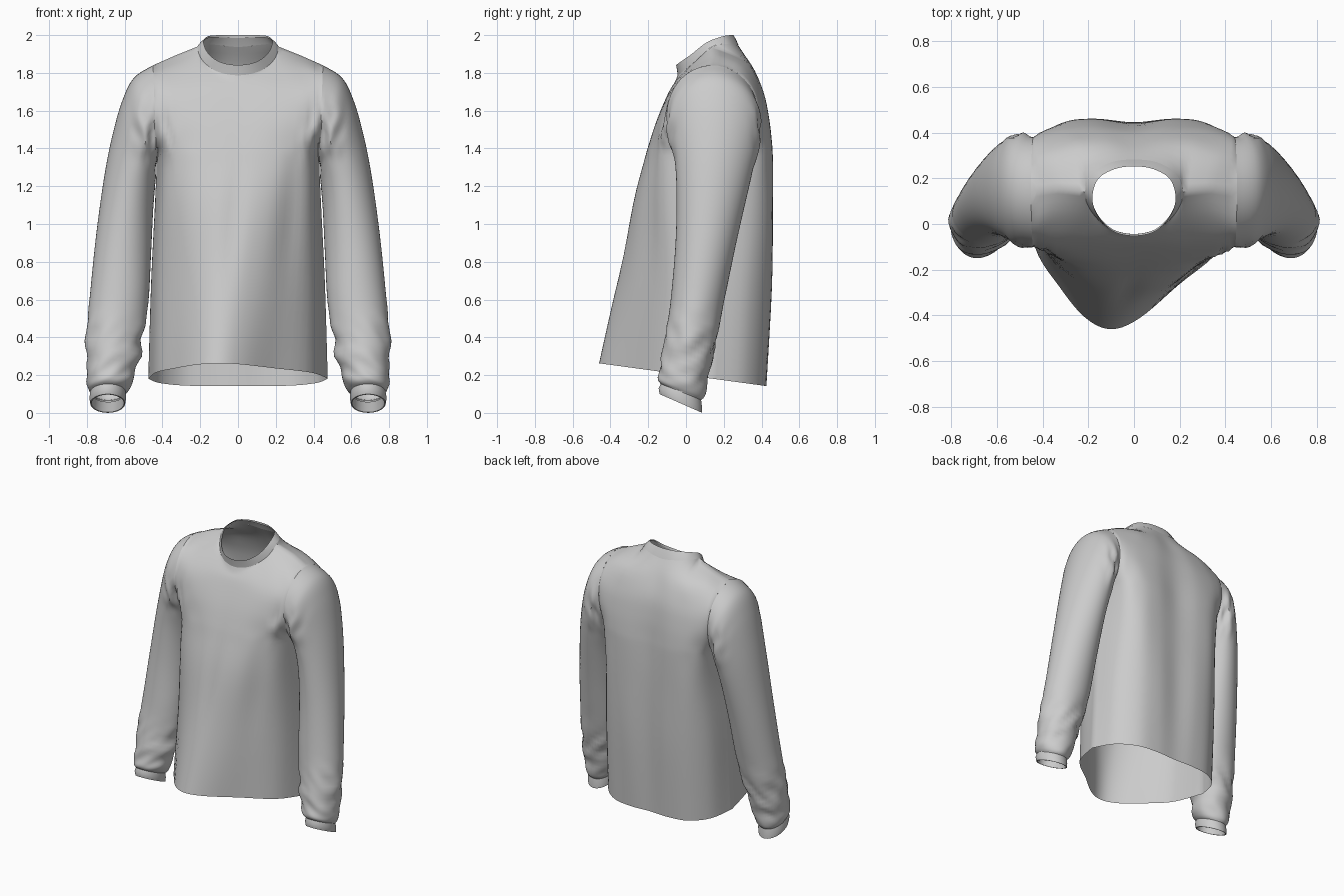
import bpy, bmesh, math
from mathutils import Vector, noise

if "Cube" in bpy.data.objects:
    bpy.data.objects.remove(bpy.data.objects["Cube"])


def spline(pts, n, closed=False):
    """Catmull-Rom samples through pts, n per span."""
    m, out = len(pts), []
    get = (lambda i: pts[i % m]) if closed else (lambda i: pts[max(0, min(m - 1, i))])
    for i in range(m if closed else m - 1):
        a, b, c, d = get(i - 1), get(i), get(i + 1), get(i + 2)
        for k in range(n):
            t = k / n
            out.append(0.5 * (2 * b + (c - a) * t + (2 * a - 5 * b + 4 * c - d) * t * t
                              + (3 * b - a - 3 * c + d) * t ** 3))
    if not closed:
        out.append(pts[-1].copy())
    return out


def loft_columns(rows, n):
    cols = [spline(list(c), n) for c in zip(*rows)]
    return [list(r) for r in zip(*cols)]


def build(name, grids, closed=False, mirror=False, angle=50):
    bm = bmesh.new()
    for g in grids:
        vs = [[bm.verts.new(p) for p in row] for row in g]
        w = len(vs[0])
        for r0, r1 in zip(vs, vs[1:]):
            for j in range(w if closed else w - 1):
                k = (j + 1) % w
                bm.faces.new((r0[j], r0[k], r1[k], r1[j]))
    bmesh.ops.remove_doubles(bm, verts=bm.verts, dist=0.0005)
    bmesh.ops.recalc_face_normals(bm, faces=bm.faces)
    me = bpy.data.meshes.new(name)
    bm.to_mesh(me)
    bm.free()
    ob = bpy.data.objects.new(name, me)
    bpy.context.collection.objects.link(ob)
    if mirror:
        ob.modifiers.new("Mirror", 'MIRROR')
    bpy.ops.object.select_all(action='DESELECT')
    ob.select_set(True)
    bpy.context.view_layer.objects.active = ob
    bpy.ops.object.shade_smooth_by_angle(angle=math.radians(angle))


# Collar: band standing up around the neckline, folded inward
def neck(half, grow=0.0):
    pts = [Vector(p) for p in half]
    loop = pts + [Vector((-p.x, p.y, p.z)) for p in pts[-2:0:-1]]
    return [p + Vector((p.x, p.y - .12, 0)).normalized() * grow for p in spline(loop, 6, True)]


BASE = [(0, -.042, 1.787), (.11, -.015, 1.808), (.188, .06, 1.868), (.212, .14, 1.94),
        (.18, .22, 1.953), (.10, .268, 1.947), (0, .28, 1.937)]
TOP = [(0, -.052, 1.842), (.09, -.033, 1.856), (.155, .03, 1.90), (.182, .11, 1.962),
       (.158, .195, 1.994), (.085, .24, 2.0), (0, .252, 2.0)]
base, top = neck(BASE, .002), neck(TOP)
mid = [(a + b) / 2 + Vector((0, 0, .003)) for a, b in zip(base, top)]
inner = [b + (a - b) * .25 for a, b in zip(neck(BASE, -.008), neck(TOP, -.005))]
build("collar", [[base, mid, top, inner]], closed=True)

# Torso panels: rows from hem to shoulder seam, points from centre to side
Z = [0.2, 0.7, 1.1, 1.33, 1.43, 1.56, 1.70]
FRONT = [
    [(0, -.46), (.12, -.41), (.26, -.27), (.41, -.10), (.475, .14)],
    [(0, -.36), (.14, -.32), (.28, -.22), (.41, -.07), (.46, .15)],
    [(0, -.285), (.15, -.265), (.29, -.20), (.40, -.08), (.44, .15)],
    [(0, -.225), (.15, -.215), (.28, -.18), (.39, -.09), (.43, .145)],
    [(0, -.195), (.15, -.19), (.28, -.165), (.37, -.13), (.432, -.05)],
    [(0, -.15), (.15, -.15), (.28, -.14), (.37, -.12), (.438, -.10)],
    [(0, -.09), (.15, -.09), (.28, -.085), (.37, -.08), (.445, -.07)],
    [(0, -.06, 1.75), (.12, -.035, 1.78), (.23, .02, 1.83), (.35, .03, 1.82), (.449, 0, 1.79)],
    [(0, -.04, 1.79), (.13, 0, 1.815), (.212, .14, 1.94), (.33, .155, 1.893), (.45, .145, 1.84)]]
BACK = [
    [(0, .42), (.15, .425), (.30, .40), (.42, .30), (.475, .14)],
    [(0, .44), (.16, .455), (.31, .425), (.42, .32), (.46, .15)],
    [(0, .445), (.17, .46), (.31, .44), (.40, .345), (.44, .15)],
    [(0, .44), (.17, .46), (.31, .443), (.40, .365), (.43, .145)],
    [(0, .435), (.17, .455), (.31, .443), (.40, .39), (.432, .335)],
    [(0, .425), (.17, .44), (.31, .43), (.40, .405), (.438, .38)],
    [(0, .40), (.15, .41), (.28, .40), (.38, .38), (.445, .36)],
    [(0, .34, 1.84), (.12, .345, 1.845), (.24, .325, 1.85), (.36, .295, 1.835), (.449, .275, 1.80)],
    [(0, .275, 1.94), (.13, .255, 1.95), (.212, .14, 1.94), (.33, .155, 1.893), (.45, .145, 1.84)]]


def panel(rows, is_front):
    out = []
    for i, row in enumerate(rows):
        half = []
        for p in row:
            tilt = 0.136 * p[1] * max(0, 1.33 - Z[min(i, 6)]) / 1.13
            half.append(Vector((p[0], p[1], p[2] if len(p) == 3 else Z[i] - tilt)))
        full = [Vector((-p.x, p.y, p.z)) for p in half[:0:-1]] + half
        line = spline(full, 5)
        if i == len(rows) - 1:           # straight shoulder seams, neckline on the collar
            for a in (0, 1, 6, 7):
                for k in range(6):
                    line[a * 5 + k] = full[a].lerp(full[a + 1], k / 5)
            for j in range(10, 31):
                s = 1.8 * (j - 20) if is_front else 36 - 1.8 * (j - 20)
                f = math.floor(s)
                line[j] = base[f % 72].lerp(base[(f + 1) % 72], s - f)
        out.append(line)
    return loft_columns(out, 4)


front, back = panel(FRONT, True), panel(BACK, False)
for r in range(13):                      # close the side seams below the armpits
    for e in (0, -1):
        mid = (front[r][e] + back[r][e]) / 2
        front[r][e], back[r][e] = mid, mid.copy()
for g, side in ((front, -1), (back, 1)):  # armhole edges follow the sleeve head
    for row in g[13:]:
        for e, sx in ((0, -1), (-1, 1)):
            s = max(-1, min(1, (row[e].z - 1.585) / .255))
            row[e].x = sx * (.44 + .01 * s)
            row[e].y = .14 + side * .24 * math.sqrt(1 - s * s)
for row in front:                        # off-centre drape and soft vertical folds
    for p in row[1:-1]:
        low = max(0, min(1, (1.3 - p.z) / 1.05))
        edge = max(0, 1 - (p.x / .47) ** 2)
        fold = math.exp(-((p.x - .29) / .06) ** 2) + .6 * math.exp(-(p.x / .05) ** 2)
        p.y += .022 * fold * math.exp(-((p.z - 1.0) / .3) ** 2)
        pit = math.exp(-((abs(p.x) - .40) / .06) ** 2 - ((p.z - 1.45) / .13) ** 2)
        p.y += .03 * pit * noise.noise(Vector((p.x * 30, 0, p.z * 9)))
        p.x -= .10 * low * edge
build("torso", [front, back])

# Sleeve rings: outer x, z, inner x, z, front y, back y
SLEEVE = [
    (.45, 1.84, .43, 1.33, -.10, .38),
    (.55, 1.775, .437, 1.29, -.095, .395),
    (.61, 1.66, .435, 1.25, -.08, .39),
    (.66, 1.49, .44, 1.19, -.06, .365),
    (.705, 1.27, .45, 1.06, -.05, .325),
    (.75, .95, .46, .85, -.055, .265),
    (.785, .61, .475, .58, -.08, .20),
    (.805, .38, .51, .36, -.11, .15),
    (.805, .22, .545, .20, -.135, .115),
    (.795, .135, .575, .135, -.15, .10),
    (.775, .105, .60, .105, -.125, .075)]


def ring(r, n, slope):
    ox, oz, ix, iz, yf, yb = r
    pts = []
    for k in range(n):
        t = 2 * math.pi * k / n
        c, s = math.cos(t), math.sin(t)
        y = (yf + yb) / 2 + s * (yb - yf) / 2
        pts.append(Vector(((ox + ix) / 2 + c * (ox - ix) / 2, y,
                           (oz + iz) / 2 + c * (oz - iz) / 2 - slope * s * (yb - yf) / 2)))
    return pts


N = 48
slopes = [0, 0, 0, 0, 0, .03, .1, .15, .25, .35, .4]
sleeve = loft_columns([ring(r, N, s) for r, s in zip(SLEEVE, slopes)], 6)
for i, row in enumerate(sleeve):         # creases at armpit and lower sleeve
    c = sum(row, Vector()) / N
    for p in row:
        arm = math.exp(-((p.z - 1.47) / .13) ** 2) * max(0, 1 - abs(p.x - .48) / .13)
        cuff = math.exp(-((p.z - .3) / .18) ** 2)
        if 0 < i < len(sleeve) - 3:
            v = noise.noise(Vector((p.x * 22, p.y * 8, p.z * 9)))
            w = noise.noise(Vector((p.x * 8, p.y * 9, p.z * 14 + p.x * 8)))
            p += (p - c).normalized() * (.035 * arm * v + .022 * cuff * w)
build("sleeves", [sleeve], closed=True, mirror=True, angle=40)

# Cuffs: short folded bands at the wrists
CUFF = [(.78, .115, .595, .115, -.13, .08), (.787, .08, .592, .08, -.145, .085),
        (.782, .05, .597, .05, -.14, .085), (.775, .05, .604, .05, -.133, .078),
        (.77, .10, .605, .10, -.12, .07)]
build("cuffs", [[ring(r, N, .44) for r in CUFF]], closed=True, mirror=True)
